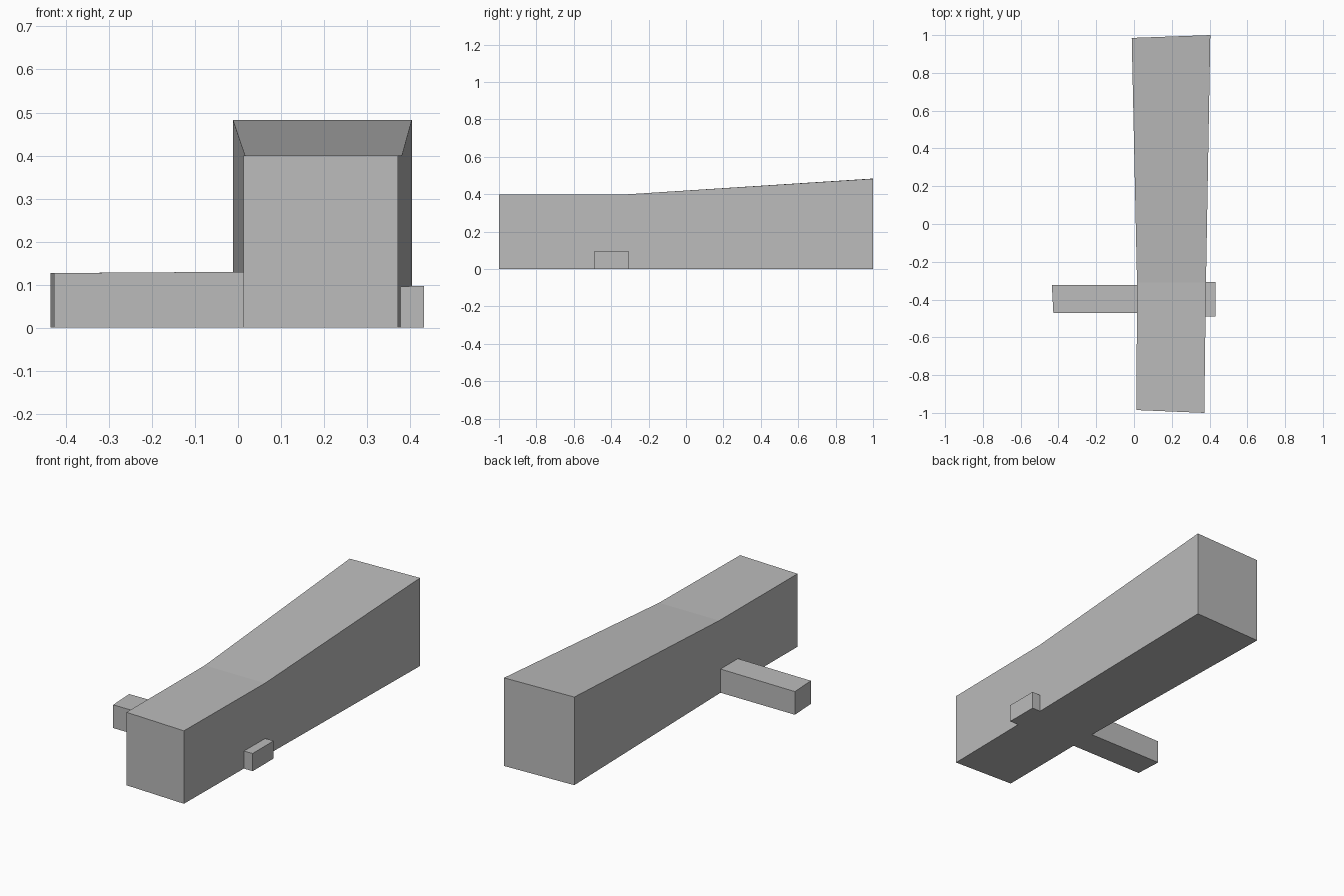
import bpy
import bmesh

cube = bpy.data.objects.get("Cube")
if cube:
    bpy.data.objects.remove(cube, do_unlink=True)

# One plain grey for the whole building
GREY = (0.5, 0.5, 0.5, 1.0)
grey = bpy.data.materials.new("plain grey")
grey.use_nodes = True
grey.diffuse_color = GREY
grey.node_tree.nodes["Principled BSDF"].inputs["Base Color"].default_value = GREY


def loft_block(name, stations):
    """Solid on the ground through stations of (first point, second point, height)."""
    bm = bmesh.new()
    rings = []
    for (ax, ay), (bx, by), top in stations:
        corners = ((ax, ay, 0), (bx, by, 0), (bx, by, top), (ax, ay, top))
        rings.append([bm.verts.new(c) for c in corners])
    for near, far in zip(rings, rings[1:]):
        for i in range(4):
            j = (i + 1) % 4
            bm.faces.new((near[i], near[j], far[j], far[i]))
    bm.faces.new(rings[0])
    bm.faces.new(rings[-1])
    bmesh.ops.recalc_face_normals(bm, faces=bm.faces)
    mesh = bpy.data.meshes.new(name)
    bm.to_mesh(mesh)
    bm.free()
    mesh.materials.append(grey)
    obj = bpy.data.objects.new(name, mesh)
    bpy.context.collection.objects.link(obj)
    return obj


# Long main hall, widening and rising towards the back
loft_block("main_hall", [
    ((0.013, -0.985), (0.372, -1.0), 0.40),
    ((0.016, -0.31), (0.381, -0.31), 0.40),
    ((-0.012, 0.985), (0.404, 1.0), 0.483),
])

# Low side wing on the model's right
loft_block("right_wing", [
    ((-0.435, -0.322), (-0.427, -0.472), 0.127),
    ((0.016, -0.322), (0.016, -0.472), 0.13),
])

# Small porch on the model's left
loft_block("left_porch", [
    ((0.379, -0.308), (0.377, -0.49), 0.096),
    ((0.432, -0.308), (0.432, -0.49), 0.097),
])
